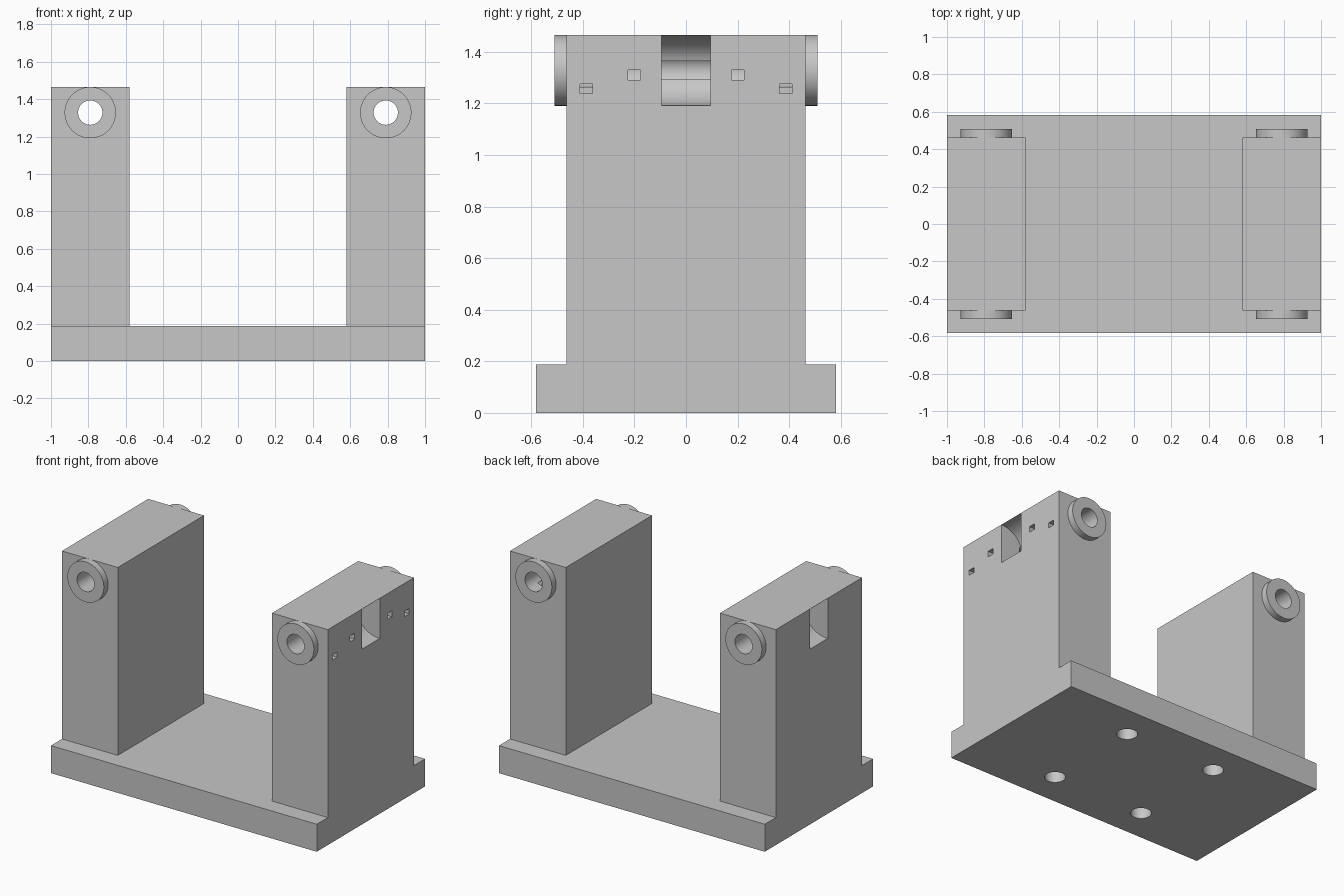
import bpy
import math
from mathutils import Matrix

if "Cube" in bpy.data.objects:
    bpy.data.objects.remove(bpy.data.objects["Cube"], do_unlink=True)

grey = bpy.data.materials.new("plain grey")
grey.use_nodes = True
grey.diffuse_color = (0.57, 0.57, 0.57, 1)
grey.node_tree.nodes["Principled BSDF"].inputs["Base Color"].default_value = (0.57, 0.57, 0.57, 1)

BASE_TOP, TOP = 0.187, 1.465
POST_X, POST_HALF_Y = 0.79, 0.463
AXIS_Z, COLLAR_R, BORE_R = 1.328, 0.137, 0.065


def finish(obj, name):
    obj.name = obj.data.name = name
    bpy.ops.object.transform_apply(location=True, rotation=True, scale=True)
    obj.data.materials.append(grey)
    return obj


def box(name, centre, size):
    bpy.ops.mesh.primitive_cube_add(size=1, location=centre)
    obj = bpy.context.object
    obj.scale = size
    return finish(obj, name)


def cylinder(name, centre, radius, length, along_y=True, stretch=1.0):
    bpy.ops.mesh.primitive_cylinder_add(vertices=64, radius=radius, depth=length)
    obj = bpy.context.object
    if along_y:
        obj.data.transform(Matrix.Rotation(math.pi / 2, 4, "X"))
    obj.location = centre
    obj.scale = (stretch, 1, 1)
    return finish(obj, name)


def carve(obj, cutters):
    """Subtract each cutter in turn, then shade the round walls smoothly."""
    for cutter in cutters:
        cutter.hide_render = True
        mod = obj.modifiers.new("cut", "BOOLEAN")
        mod.operation, mod.solver, mod.object = "DIFFERENCE", "EXACT", cutter
        bpy.context.view_layer.objects.active = obj
        bpy.ops.object.modifier_apply(modifier=mod.name)
        bpy.data.objects.remove(cutter, do_unlink=True)
    bpy.ops.object.select_all(action="DESELECT")
    obj.select_set(True)
    bpy.context.view_layer.objects.active = obj
    bpy.ops.object.shade_smooth_by_angle(angle=math.radians(30))


# Base plate with four blind mounting holes underneath
base = box("base_plate", (0, 0, BASE_TOP / 2), (2, 1.164, BASE_TOP))
carve(base, [cylinder("mount_cutter", (x, y, 0.04), 0.065, 0.2, along_y=False)
             for x in (-0.35, 0.35) for y in (-0.35, 0.35)])

for side, label in ((1, "left"), (-1, "right")):
    x = side * POST_X
    # Upright post with a lengthwise bore and a rounded pocket in its outer face
    post = box(label + "_post", (x, 0, (BASE_TOP + TOP) / 2),
               (0.42, 2 * POST_HALF_Y, TOP - BASE_TOP))
    cutters = [cylinder("bore_cutter", (x, 0, AXIS_Z), BORE_R, 1.2),
               cylinder("pocket_cutter", (side, 0, AXIS_Z), 0.136, 0.19, stretch=1.19)]
    # Small square ports from the outer face into the bore, left post only
    if side > 0:
        for y, z, height in ((0.2, 1.31, 0.04), (0.387, 1.257, 0.036)):
            cutters += [box("port_cutter", (0.92, s * y, z), (0.24, 0.048, height))
                        for s in (-1, 1)]
    carve(post, cutters)

    # Round collars around the bore at both ends
    for end, place in ((-1, "front"), (1, "back")):
        collar = cylinder(f"{label}_{place}_collar", (x, end * (POST_HALF_Y + 0.023), AXIS_Z),
                          COLLAR_R, 0.046)
        carve(collar, [cylinder("bore_cutter", (x, 0, AXIS_Z), BORE_R, 1.2)])
